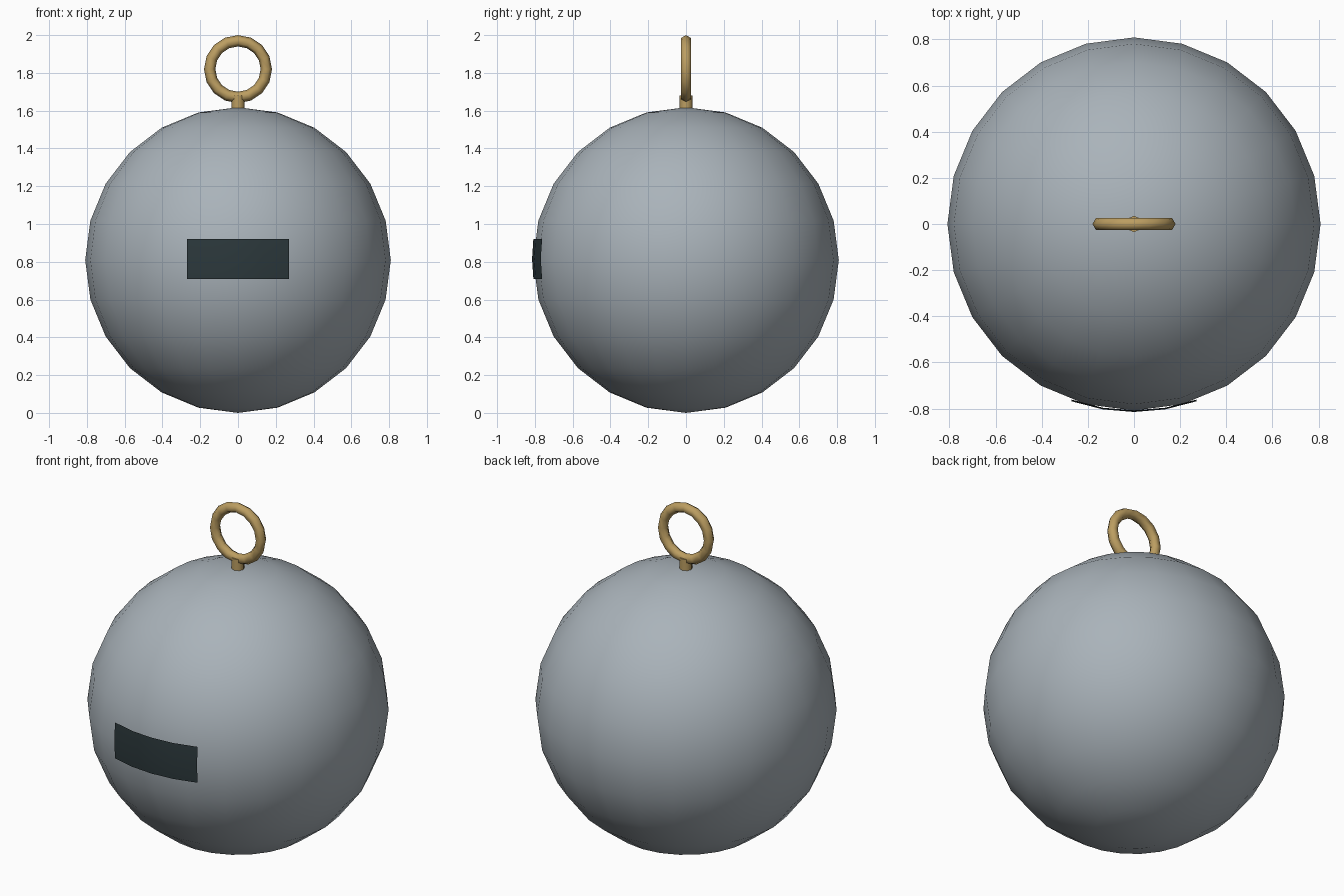
import bpy, math

if "Cube" in bpy.data.objects:
    bpy.data.objects.remove(bpy.data.objects["Cube"])

R = 0.809  # ball radius


def finish(ob, name, color, angle=60):
    ob.name = name
    mat = bpy.data.materials.new(name + "_mat")
    mat.diffuse_color = (*color, 1)
    mat.use_nodes = True
    mat.node_tree.nodes["Principled BSDF"].inputs["Base Color"].default_value = mat.diffuse_color
    ob.data.materials.append(mat)
    bpy.ops.object.select_all(action='DESELECT')
    ob.select_set(True)
    bpy.context.view_layer.objects.active = ob
    bpy.ops.object.shade_smooth_by_angle(angle=math.radians(angle))


brass = (0.50, 0.34, 0.12)

# Ball body
bpy.ops.mesh.primitive_uv_sphere_add(segments=24, ring_count=12, radius=R, location=(0, 0, R))
finish(bpy.context.object, "ball", (0.40, 0.45, 0.49))

# Short stem on top
bpy.ops.mesh.primitive_cylinder_add(vertices=8, radius=0.035, depth=0.08, location=(0, 0, 1.64))
finish(bpy.context.object, "stem", brass)

# Upright hanging ring with a six-sided tube
bpy.ops.mesh.primitive_torus_add(major_segments=16, minor_segments=6, major_radius=0.15,
                                 minor_radius=0.03, location=(0, 0, 1.82),
                                 rotation=(math.pi / 2, 0, 0))
finish(bpy.context.object, "hanging_ring", brass, 80)

# Dark label panel, a thin grid wrapped onto the front of the ball
NX, NZ, RP = 4, 2, R + 0.006
verts, faces = [], []
for j in range(NZ + 1):
    for i in range(NX + 1):
        x = 0.27 * (2 * i / NX - 1)
        z = 0.106 * (2 * j / NZ - 1)
        verts.append((x, -math.sqrt(RP * RP - x * x - z * z), z + 0.815))
for j in range(NZ):
    for i in range(NX):
        a = j * (NX + 1) + i
        faces.append((a, a + 1, a + NX + 2, a + NX + 1))
mesh = bpy.data.meshes.new("front_panel")
mesh.from_pydata(verts, [], faces)
panel = bpy.data.objects.new("front_panel", mesh)
bpy.context.collection.objects.link(panel)
finish(panel, "front_panel", (0.025, 0.04, 0.045))
